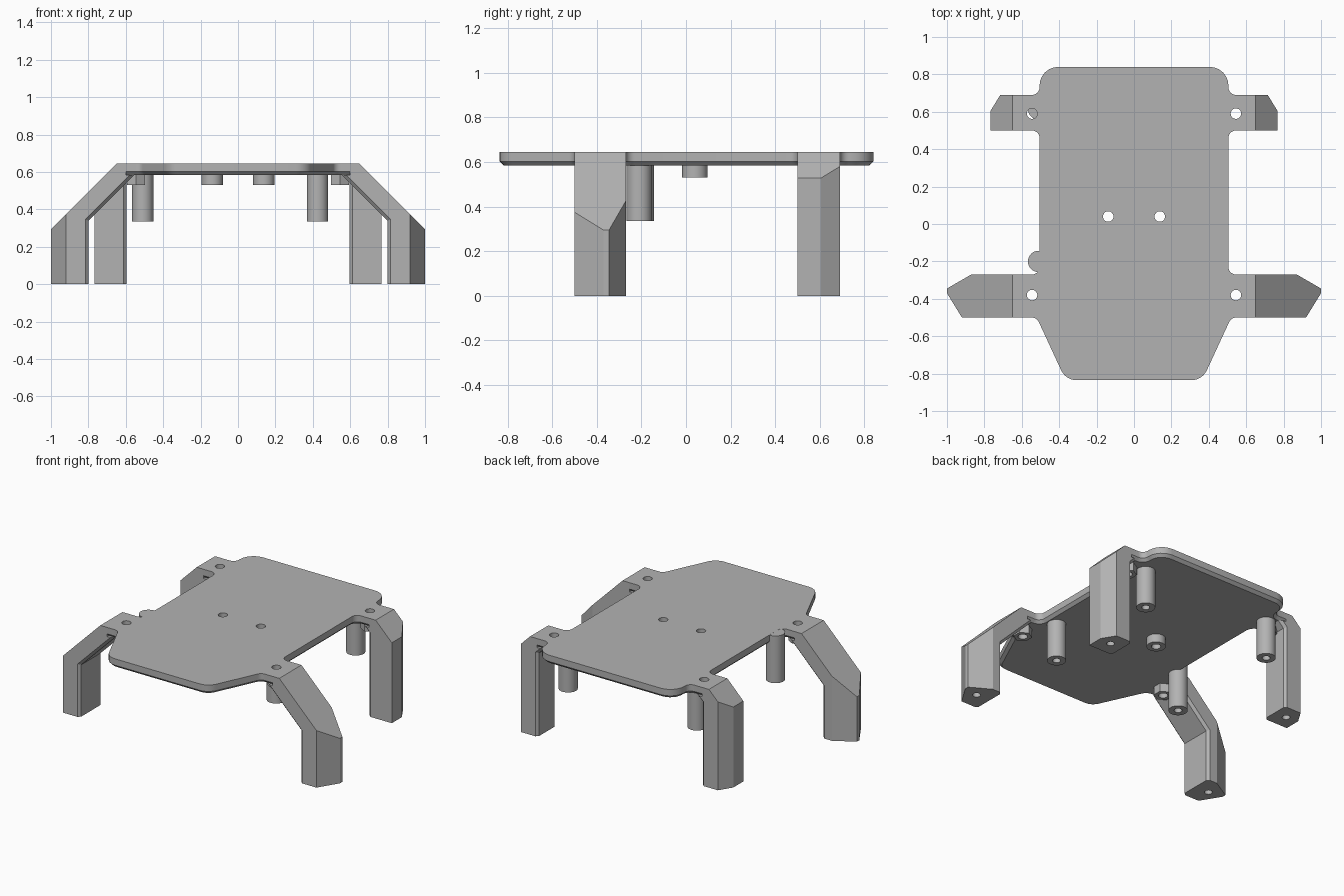
import bpy, bmesh, math
from mathutils import Vector

cube = bpy.data.objects.get("Cube")
if cube:
    bpy.data.objects.remove(cube, do_unlink=True)

TOP, UNDER = 0.645, 0.585

grey = bpy.data.materials.new("plain_grey")
grey.use_nodes = True
grey.diffuse_color = (0.45, 0.45, 0.45, 1)
grey.node_tree.nodes["Principled BSDF"].inputs["Base Color"].default_value = (0.45, 0.45, 0.45, 1)


def finish(bm, name):
    bmesh.ops.recalc_face_normals(bm, faces=bm.faces[:])
    me = bpy.data.meshes.new(name)
    bm.to_mesh(me)
    bm.free()
    me.materials.append(grey)
    ob = bpy.data.objects.new(name, me)
    bpy.context.collection.objects.link(ob)
    return ob


def activate(ob):
    bpy.ops.object.select_all(action='DESELECT')
    ob.select_set(True)
    bpy.context.view_layer.objects.active = ob


def rods(name, specs, sides=32):
    """Vertical cylinders from (x, y, radius, z0, z1)."""
    bm = bmesh.new()
    for x, y, r, z0, z1 in specs:
        new = bmesh.ops.create_cone(bm, cap_ends=True, segments=sides, radius1=r,
                                    radius2=r, depth=z1 - z0)["verts"]
        bmesh.ops.translate(bm, verts=new, vec=(x, y, (z0 + z1) / 2))
    return finish(bm, name)


def drill(ob, cutter):
    mod = ob.modifiers.new("holes", 'BOOLEAN')
    mod.operation, mod.solver, mod.object = 'DIFFERENCE', 'EXACT', cutter
    activate(ob)
    bpy.ops.object.modifier_apply(modifier=mod.name)


def fillet(points, steps=6):
    """Round each corner (x, y, radius) of a closed outline."""
    out = []
    for i, (x, y, r) in enumerate(points):
        p = Vector((x, y))
        if r == 0:
            out.append(p)
            continue
        a = (Vector(points[i - 1][:2]) - p).normalized()
        b = (Vector(points[(i + 1) % len(points)][:2]) - p).normalized()
        half = a.angle(b) / 2
        c = p + (a + b).normalized() * r / math.sin(half)
        va, vb = (p + q * r / math.tan(half) - c for q in (a, b))
        t0 = math.atan2(va.y, va.x)
        dt = (math.atan2(vb.y, vb.x) - t0 + math.pi) % math.tau - math.pi
        for k in range(steps + 1):
            t = t0 + dt * k / steps
            out.append(c + Vector((math.cos(t), math.sin(t))) * r)
    return out


# Deck plate with four tabs, chamfered along its lower rim
side = [(0.365, -0.835, 0.09), (0.52, -0.5, 0.04), (0.6, -0.5, 0), (0.6, -0.27, 0),
        (0.505, -0.27, 0.04), (0.505, 0.5, 0.04), (0.6, 0.5, 0), (0.6, 0.69, 0),
        (0.505, 0.69, 0.04), (0.505, 0.84, 0.1)]
outline = fillet(side + [(-x, y, r) for x, y, r in reversed(side)])
bm = bmesh.new()
base = bm.faces.new([bm.verts.new((p.x, p.y, UNDER)) for p in outline])
ext = bmesh.ops.extrude_face_region(bm, geom=[base], use_keep_orig=True)["geom"]
bmesh.ops.translate(bm, verts=[v for v in ext if isinstance(v, bmesh.types.BMVert)],
                    vec=(0, 0, TOP - UNDER))
bmesh.ops.recalc_face_normals(bm, faces=bm.faces[:])
rim = [e for e in bm.edges if all(abs(v.co.z - UNDER) < 1e-4 for v in e.verts)
       and not all(abs(abs(v.co.x) - 0.6) < 1e-4 for v in e.verts)]
bmesh.ops.bevel(bm, geom=rim, offset=0.018, segments=1, affect='EDGES')
plate = finish(bm, "deck_plate")


def leg(name, sx, y0, y1, inner, outer, knee, cuts):
    """Bent leg: side profile swept in y, trimmed by vertical planes."""
    prof = [(0.6, TOP), (0.65, TOP), (outer, TOP - (outer - 0.65)), (outer, 0),
            (inner, 0), (inner, knee), (0.555, UNDER), (0.6, UNDER)]
    bm = bmesh.new()
    rows = [[bm.verts.new((x, y, z)) for x, z in prof] for y in (y0, y1)]
    bm.faces.new(rows[0])
    bm.faces.new(rows[1][::-1])
    n = len(prof)
    for i in range(n):
        j = (i + 1) % n
        bm.faces.new((rows[0][i], rows[1][i], rows[1][j], rows[0][j]))
    bmesh.ops.recalc_face_normals(bm, faces=bm.faces[:])
    # chamfer the inner corners
    edges = [bm.edges.get((r[i], r[i + 1])) for r in rows for i in (4, 5)]
    bmesh.ops.bevel(bm, geom=edges, offset=0.016, segments=1, affect='EDGES')
    # trim the outer corners, each plane through two plan points
    for (ax, ay), (bx, by) in cuts:
        nor = Vector((by - ay, ax - bx, 0))
        if nor.x < 0:
            nor = -nor
        res = bmesh.ops.bisect_plane(bm, geom=bm.verts[:] + bm.edges[:] + bm.faces[:],
                                     plane_co=(ax, ay, 0), plane_no=nor, clear_outer=True)
        bmesh.ops.edgeloop_fill(bm, edges=[e for e in res["geom_cut"]
                                           if isinstance(e, bmesh.types.BMEdge)])
    for v in bm.verts:
        v.co.x *= sx
    return finish(bm, name)


# Legs
legs = []
for sx, word in ((1, "left"), (-1, "right")):
    legs.append(leg("front_leg_" + word, sx, -0.5, -0.27, 0.80, 1.0, 0.34,
                    [((0.92, -0.5), (1.0, -0.37)), ((0.87, -0.27), (1.0, -0.345))]))
    legs.append(leg("back_leg_" + word, sx, 0.5, 0.69, 0.595, 0.767, 0.545,
                    [((0.715, 0.69), (0.767, 0.605))]))

# Hexagonal nut bosses beneath the tabs
tabs = [(sx * 0.545, y) for sx in (1, -1) for y in (-0.38, 0.59)]
bosses = rods("tab_bosses", [(x, y, 0.056, 0.53, UNDER + 0.002) for x, y in tabs], 6)

# Long board standoffs and short centre standoffs
posts = [(0.425, -0.21), (-0.51, -0.20), (0.425, 0.615), (-0.51, 0.615)]
long_standoffs = rods("long_standoffs", [
    (x, y, 0.057, 0.335, 0.6445 if (x < 0 and y < 0) else 0.59) for x, y in posts])
centre = [(0.138, 0.04), (-0.138, 0.04)]
short_standoffs = rods("short_standoffs", [(x, y, 0.057, 0.53, 0.59) for x, y in centre])

# Screw holes
feet = [(sx * x, y) for sx in (1, -1) for x, y in ((0.9, -0.385), (0.682, 0.595))]
through = rods("through_hole_cutter", [(x, y, 0.028, 0.5, 0.7) for x, y in tabs + centre])
blind = rods("standoff_hole_cutter", [(x, y, 0.024, 0.3, 0.54) for x, y in posts])
foot = rods("foot_hole_cutter", [(x, y, 0.024, -0.05, 0.2) for x, y in feet])
for ob in [plate, bosses, short_standoffs] + legs:
    drill(ob, through)
for ob in legs:
    drill(ob, foot)
drill(long_standoffs, blind)
for cutter in (through, blind, foot):
    bpy.data.objects.remove(cutter, do_unlink=True)

# Smooth round walls, keep crisp edges
for ob in [plate, bosses, short_standoffs, long_standoffs] + legs:
    activate(ob)
    bpy.ops.object.shade_smooth_by_angle(angle=math.radians(25))
